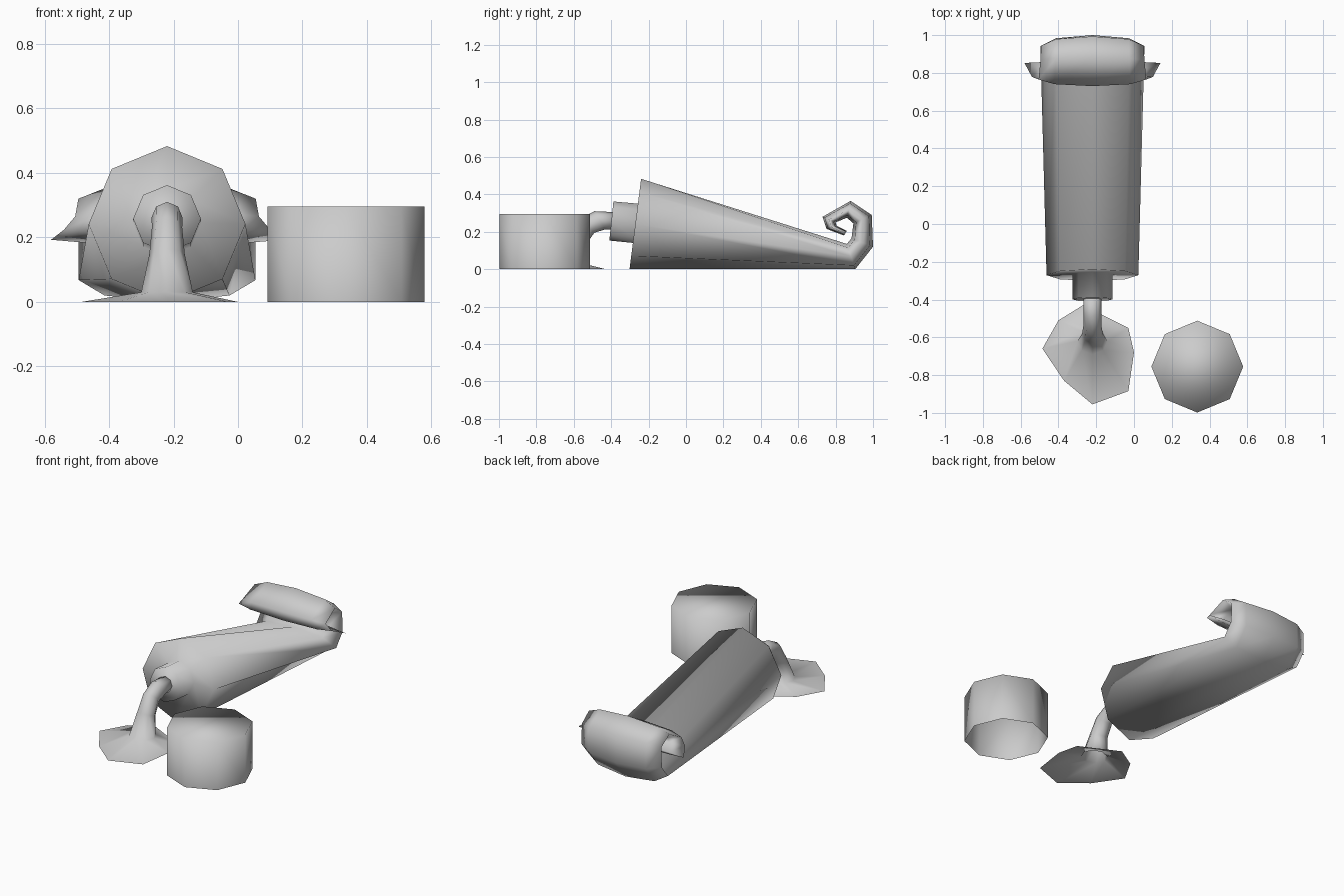
import bpy, bmesh
from math import sin, cos, pi
from mathutils import Vector

if "Cube" in bpy.data.objects:
    bpy.data.objects.remove(bpy.data.objects["Cube"])

CX = -0.22   # centre line of tube and paste
N = 8


def section(low, high, hw):
    """Octagon ring from its lower/upper points in the yz plane and half width."""
    lo, hi = Vector((CX, *low)), Vector((CX, *high))
    mid, half = (lo + hi) / 2, (hi - lo) / 2
    return [mid + half * cos(2 * pi * k / N) + Vector((hw * sin(2 * pi * k / N), 0, 0))
            for k in range(N)]


def loft(name, rings, cap_start=False, cap_end=False):
    bm = bmesh.new()
    vr = [[bm.verts.new(p) for p in r] for r in rings]
    for a, b in zip(vr, vr[1:]):
        for k in range(N):
            j = (k + 1) % N
            bm.faces.new((a[k], a[j], b[j], b[k]))
    if cap_start:
        bm.faces.new(vr[0][::-1])
    if cap_end:
        bm.faces.new(vr[-1])
    bmesh.ops.recalc_face_normals(bm, faces=bm.faces)
    me = bpy.data.meshes.new(name)
    bm.to_mesh(me)
    bm.free()
    me.shade_smooth()
    ob = bpy.data.objects.new(name, me)
    bpy.context.collection.objects.link(ob)
    return ob


# Tube: neck, shoulder, flattening body and rolled-up tail
tube = [
    ((-0.41, 0.153), (-0.388, 0.362), 0.105),
    ((-0.28, 0.14), (-0.254, 0.35), 0.105),
    ((-0.302, 0.0), (-0.24, 0.483), 0.243),
    ((0.905, 0.0), (0.86, 0.135), 0.274),
    ((1.0, 0.12), (0.885, 0.165), 0.275),
    ((0.993, 0.29), (0.895, 0.245), 0.272),
    ((0.88, 0.365), (0.86, 0.275), 0.275),
    ((0.73, 0.28), (0.80, 0.25), 0.285),
    ((0.752, 0.215), (0.805, 0.232), 0.32),
    ((0.845, 0.18), (0.86, 0.205), 0.36),
]
loft("tube_body", [section(*s) for s in tube], True, True)

# Paste: strand that bends down and spreads into a puddle
strand = [
    ((-0.38, 0.212), (-0.38, 0.305), 0.048),
    ((-0.43, 0.213), (-0.49, 0.31), 0.048),
    ((-0.49, 0.195), (-0.575, 0.265), 0.047),
    ((-0.535, 0.13), (-0.63, 0.165), 0.055),
    ((-0.55, 0.03), (-0.69, 0.03), 0.08),
]
rings = [section(*s) for s in strand]
# puddle outline runs the same way round as the strand rings
outline = [(-0.22, -0.955), (-0.03, -0.885), (0.0, -0.68), (-0.03, -0.55),
           (-0.27, -0.43), (-0.40, -0.51), (-0.485, -0.66), (-0.37, -0.83)]
rings.append([Vector((x, y, 0)) for x, y in outline])
loft("paste", rings, True)

# Screw cap, open underneath
cap = [[Vector((0.335 + 0.243 * sin(2 * pi * k / N), -0.755 + 0.243 * cos(2 * pi * k / N), z))
        for k in range(N)] for z in (0.0, 0.295)]
loft("screw_cap", cap, False, True)
